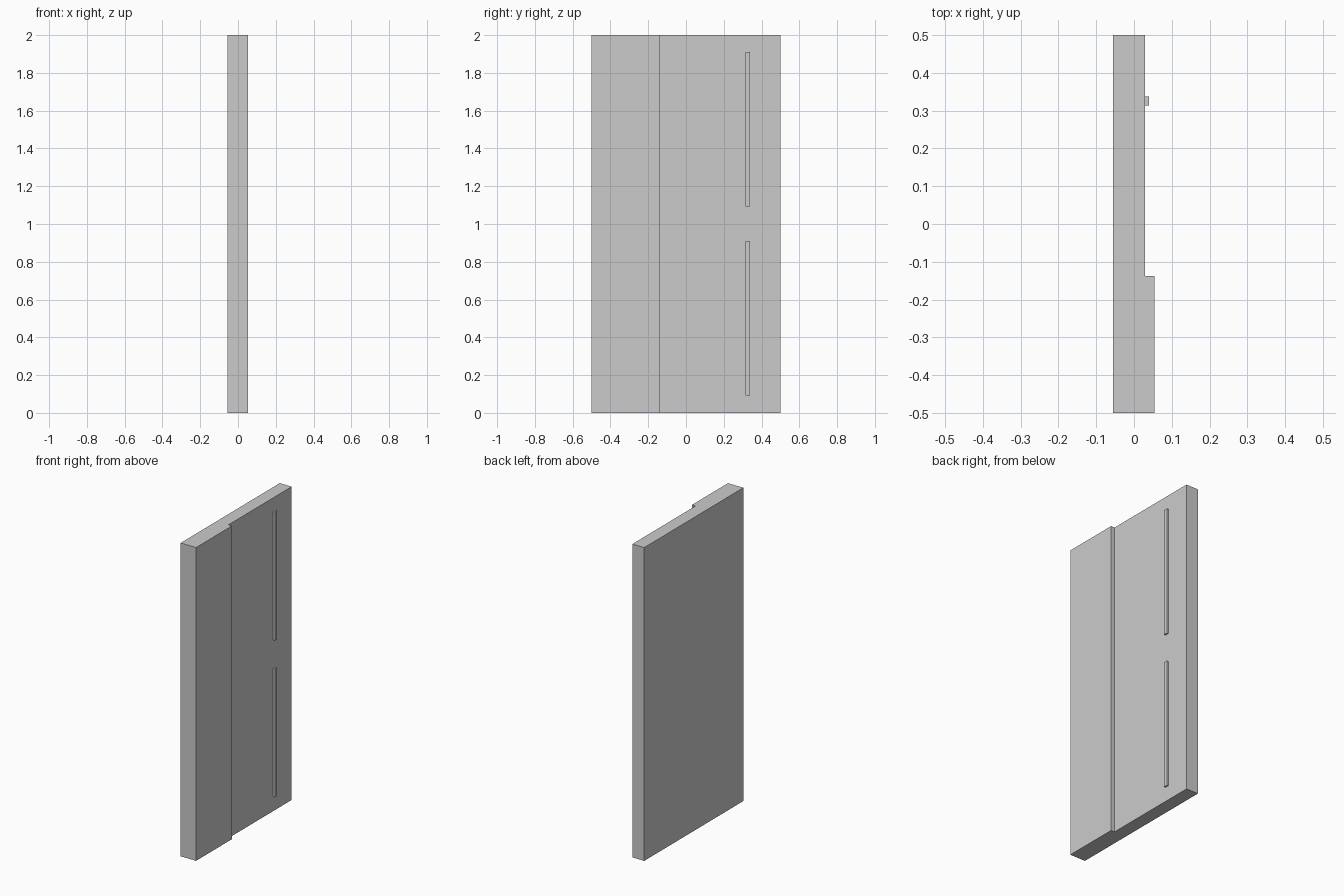
import bpy, bmesh

if "Cube" in bpy.data.objects:
    bpy.data.objects.remove(bpy.data.objects["Cube"])


def extrude_profile(name, points, z0, z1):
    """Extrude a closed plan outline (x, y) from z0 to z1."""
    bm = bmesh.new()
    base = bm.faces.new([bm.verts.new((x, y, z0)) for x, y in points])
    out = bmesh.ops.extrude_face_region(bm, geom=[base])
    top = [v for v in out["geom"] if isinstance(v, bmesh.types.BMVert)]
    bmesh.ops.translate(bm, verts=top, vec=(0, 0, z1 - z0))
    bmesh.ops.recalc_face_normals(bm, faces=bm.faces)
    mesh = bpy.data.meshes.new(name)
    bm.to_mesh(mesh)
    bm.free()
    obj = bpy.data.objects.new(name, mesh)
    bpy.context.collection.objects.link(obj)
    return obj


BACK, FACE, RAISED = -0.055, 0.029, 0.054
STEP_Y = -0.138

# Door slab with the raised panel along one side, as one stepped outline
extrude_profile("door_panel", [
    (BACK, -0.5), (RAISED, -0.5), (RAISED, STEP_Y),
    (FACE, STEP_Y), (FACE, 0.5), (BACK, 0.5)], 0, 2)

# Two slim upright handles, one per half of the door
for name, z in (("lower_handle", 0.0), ("upper_handle", 1.0)):
    extrude_profile(name, [
        (FACE, 0.314), (0.04, 0.314), (0.04, 0.338), (FACE, 0.338)],
        z + 0.092, z + 0.91)
